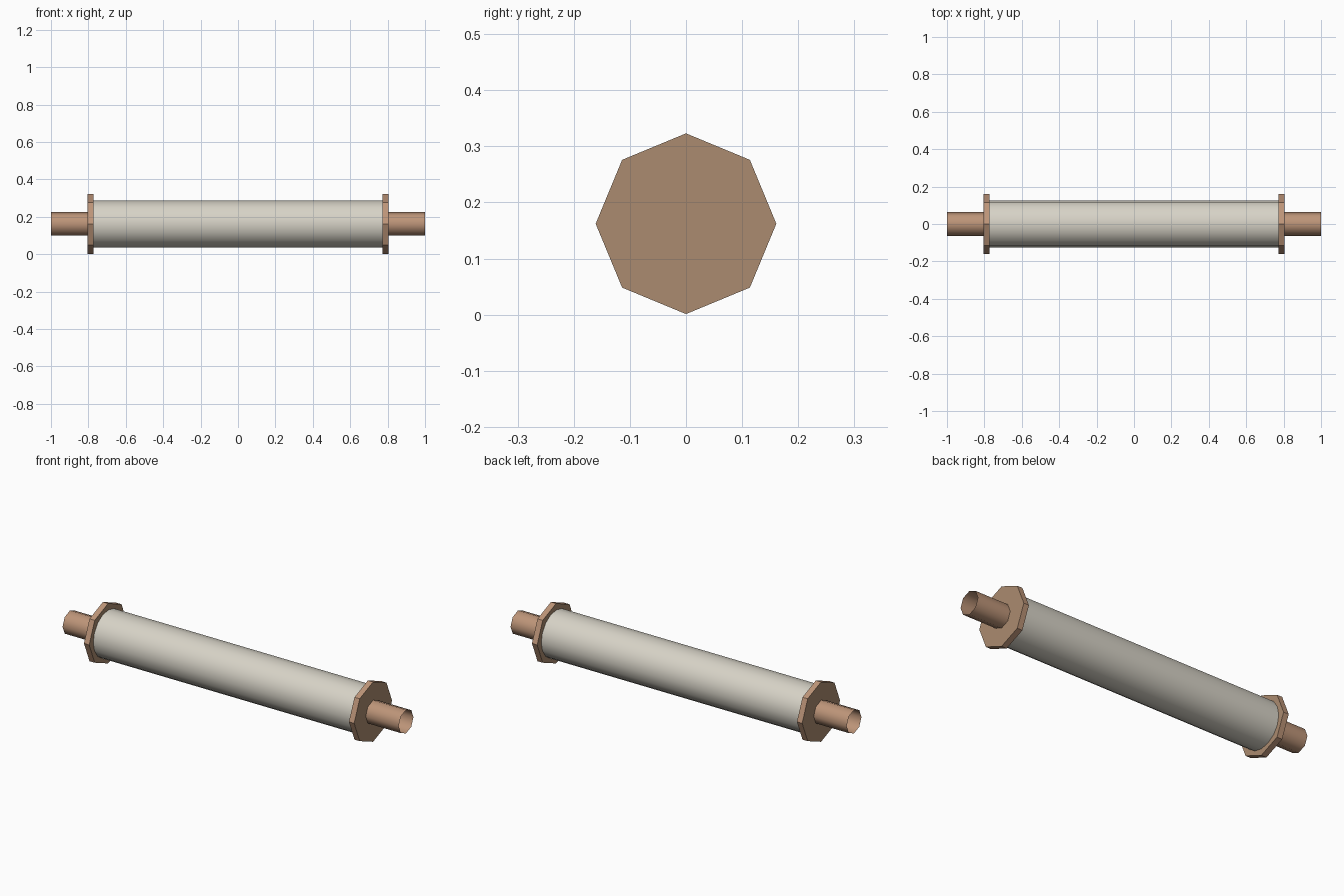
import bpy, bmesh, math
from mathutils import Matrix

if "Cube" in bpy.data.objects:
    bpy.data.objects.remove(bpy.data.objects["Cube"])

AXIS_Z = 0.162


def material(name, color):
    mat = bpy.data.materials.new(name)
    mat.use_nodes = True
    mat.diffuse_color = color
    mat.node_tree.nodes["Principled BSDF"].inputs["Base Color"].default_value = color
    return mat


paper = material("cream paper", (0.68, 0.65, 0.57, 1))
wood = material("warm wood", (0.51, 0.30, 0.19, 1))
tan = material("tan wood", (0.41, 0.26, 0.16, 1))


def rod(name, x0, x1, radius, sides, mats, capped, smooth_angle=None):
    """Cylinder along x with a corner pointing straight up."""
    bm = bmesh.new()
    bmesh.ops.create_cone(bm, cap_ends=capped, segments=sides, radius1=radius,
                          radius2=radius, depth=abs(x1 - x0),
                          matrix=Matrix.Rotation(math.pi / 2, 4, "Y"))
    # End faces take the last material
    for face in bm.faces:
        if abs(face.normal.x) > 0.9:
            face.material_index = len(mats) - 1
    mesh = bpy.data.meshes.new(name)
    bm.to_mesh(mesh)
    bm.free()
    for mat in mats:
        mesh.materials.append(mat)
    obj = bpy.data.objects.new(name, mesh)
    obj.location = ((x0 + x1) / 2, 0, AXIS_Z)
    bpy.context.collection.objects.link(obj)
    if smooth_angle:
        bpy.ops.object.select_all(action="DESELECT")
        obj.select_set(True)
        bpy.context.view_layer.objects.active = obj
        bpy.ops.object.shade_smooth_by_angle(angle=math.radians(smooth_angle))
    return obj


# Rolled sheet
rod("rolled_sheet", -0.78, 0.78, 0.126, 16, [paper], True, 40)

# End discs and hollow handles
for side, s in (("left", 1), ("right", -1)):
    rod(side + "_end_disc", s * 0.773, s * 0.804, 0.161, 8, [wood, tan], True)
    rod(side + "_handle", s * 0.80, s * 1.0, 0.063, 8, [wood], False, 50)
